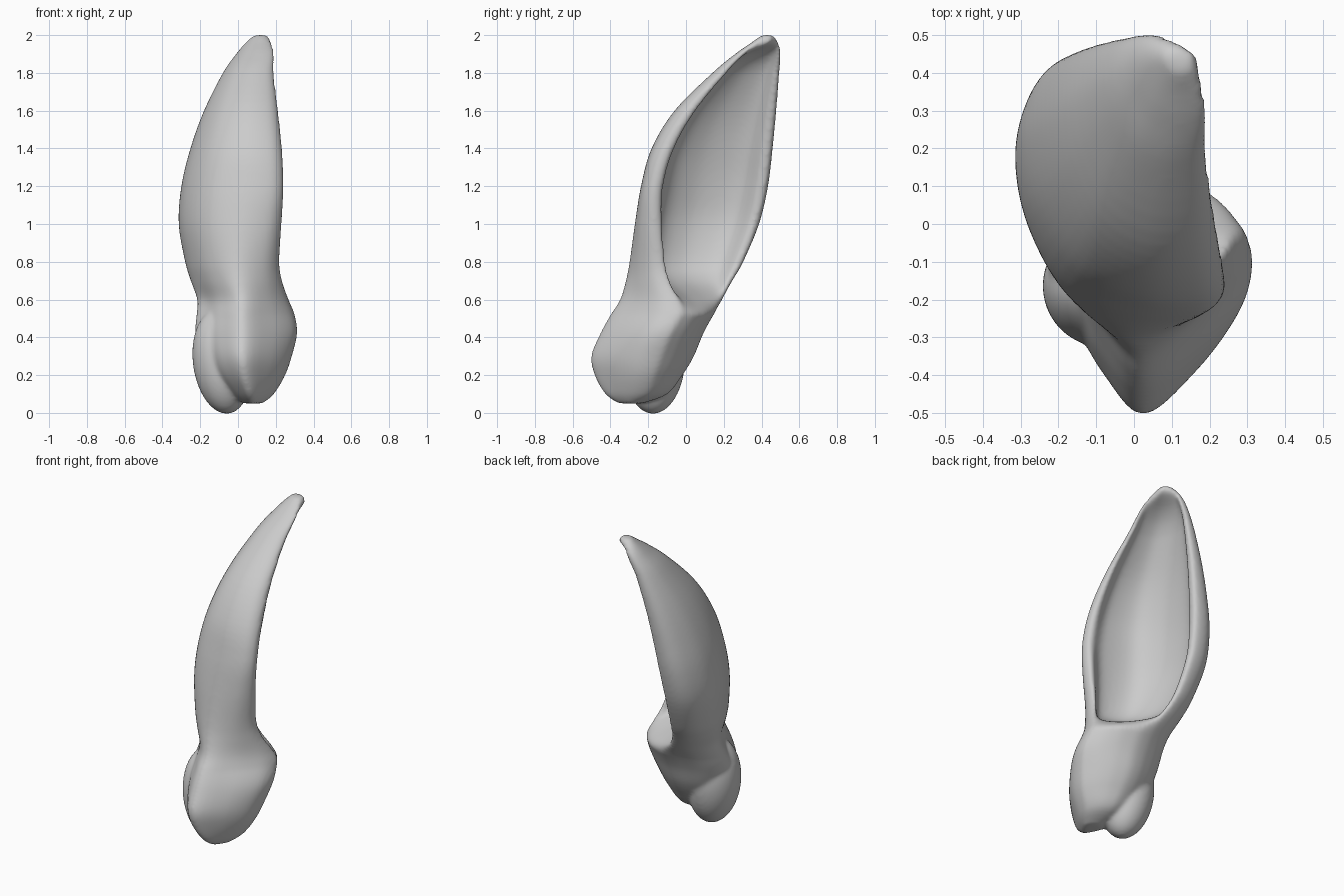
import bpy, bmesh, math
from mathutils import Vector

if "Cube" in bpy.data.objects:
    bpy.data.objects.remove(bpy.data.objects["Cube"])

# section outlines in a unit box: rim, front, outer back, second rim, then inside
CUP = [(.95, .17), (1, .09), (.88, .01), (.58, .005), (.26, .12), (.06, .39), (0, .67),
       (.06, .88), (.18, .985), (.35, .99), (.36, .91), (.22, .8), (.18, .63),
       (.23, .4), (.4, .2), (.75, .13)]
ROOT = [(1, .65), (.95, .45), (.74, .2), (.46, 0), (.25, .19), (.11, .41), (0, .6),
        (.04, .77), (.17, .91), (.35, .98), (.45, 1), (.55, 1), (.65, .97),
        (.76, .92), (.87, .84), (.95, .75)]
# z, x min, x max, y min, y max, outer blend to root, hollow fill
ROWS = [(.05, .03, .13, -.36, -.23, 1, 1), (.10, -.05, .19, -.43, -.10, 1, 1),
        (.20, -.15, .25, -.485, -.02, 1, 1), (.30, -.20, .285, -.503, .04, 1, 1),
        (.42, -.225, .313, -.455, .09, 1, 1), (.52, -.218, .30, -.40, .145, 1, 1),
        (.60, -.215, .27, -.35, .20, .8, .75), (.70, -.25, .235, -.32, .255, .5, .28),
        (.80, -.28, .22, -.30, .31, .3, .08), (1.0, -.314, .23, -.27, .39, .1, .01),
        (1.2, -.30, .24, -.235, .435, 0, 0), (1.4, -.252, .232, -.18, .46, .03, 0),
        (1.6, -.18, .212, -.06, .48, .08, 0), (1.8, -.08, .19, .14, .496, .1, 0),
        (1.9, -.01, .193, .26, .503, .1, .15), (1.96, .04, .18, .345, .49, .2, .8),
        (2.0, .085, .155, .40, .46, .5, 1)]


def spline(pts, steps, closed):
    n, out = len(pts), []
    get = (lambda i: Vector(pts[i % n])) if closed else \
          (lambda i: Vector(pts[max(0, min(n - 1, i))]))
    for i in range(n if closed else n - 1):
        a, b, c, d = (get(i + k) for k in (-1, 0, 1, 2))
        for s in range(steps):
            t = s / steps
            out.append(.5 * (2 * b + (c - a) * t + (2 * a - 5 * b + 4 * c - d) * t * t
                             + (3 * b - 3 * c + d - a) * t ** 3))
    return out if closed else out + [get(n - 1)]


def section(row):
    z, x0, x1, y0, y1, t, h = row
    pts = []
    for i, (c, r) in enumerate(zip(CUP, ROOT)):
        w = max(0, min(1, t if i < 10 else h))
        u, v = (c[k] * (1 - w) + r[k] * w for k in (0, 1))
        pts.append((x0 + (x1 - x0) * u, y0 + (y1 - y0) * v, z))
    return spline(pts, 5, True)


# ear shell: lofted cup with its root
bm = bmesh.new()
rings = [[bm.verts.new(p) for p in section(r)] for r in spline(ROWS, 5, False)]
for a, b in zip(rings, rings[1:]):
    for i in range(len(a)):
        j = (i + 1) % len(a)
        bm.faces.new((a[i], a[j], b[j], b[i]))
bm.faces.new(rings[0][::-1])
bm.faces.new(rings[-1])

# root lobe beside the diagonal front crease
lobe = bmesh.ops.create_uvsphere(bm, u_segments=40, v_segments=24, radius=1)["verts"]
for v in lobe:
    x, y, z = v.co
    v.co = (-.085 + .155 * x - .025 * z, -.165 + .16 * y + .01 * z, .27 + .275 * z)
bmesh.ops.recalc_face_normals(bm, faces=bm.faces)
mesh = bpy.data.meshes.new("ear")
bm.to_mesh(mesh)
bm.free()
ear = bpy.data.objects.new("ear", mesh)
bpy.context.collection.objects.link(ear)

# fuse the parts into one soft skin
m = ear.modifiers.new("fuse", "REMESH")
m.mode, m.voxel_size, m.use_smooth_shade = "VOXEL", .011, True
s = ear.modifiers.new("soften", "SMOOTH")
s.factor, s.iterations = .5, 10
